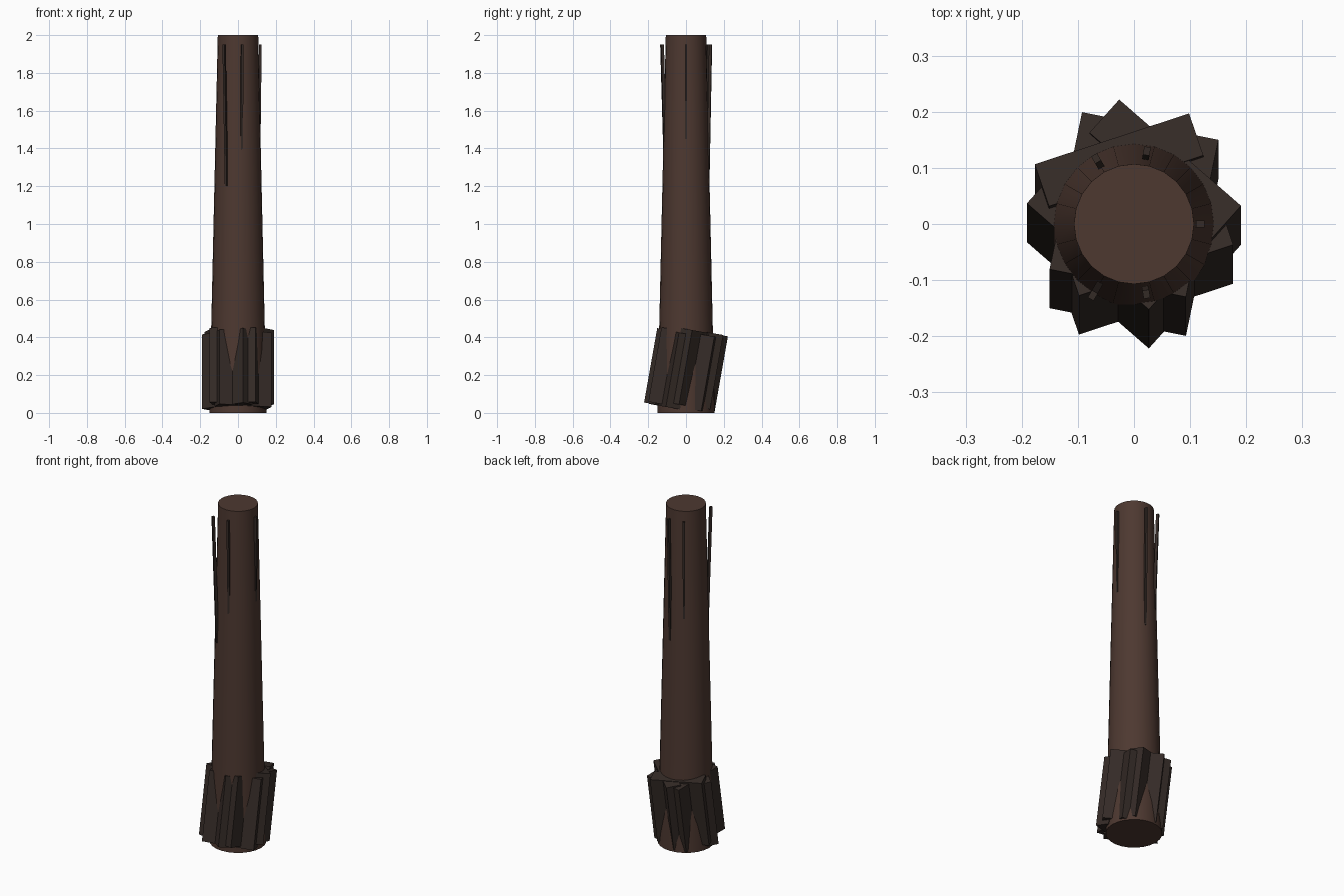
import bpy, math
from mathutils import Matrix, Vector

if "Cube" in bpy.data.objects:
    bpy.data.objects.remove(bpy.data.objects["Cube"])

def material(name, rgb):
    m = bpy.data.materials.new(name)
    m.diffuse_color = (*rgb, 1)
    m.use_nodes = True
    m.node_tree.nodes["Principled BSDF"].inputs["Base Color"].default_value = m.diffuse_color
    return m

trunk_mat = material("trunk_brown", (0.075, 0.04, 0.03))
bark_mat = material("dark_bark", (0.035, 0.024, 0.02))

def box(name, size, matrix):
    bpy.ops.mesh.primitive_cube_add(size=1)
    ob = bpy.context.object
    ob.name = name
    ob.data.transform(matrix @ Matrix.Diagonal((*size, 1)))
    ob.data.materials.append(bark_mat)
    return ob

# Tapered trunk
bpy.ops.mesh.primitive_cone_add(vertices=24, radius1=0.152, radius2=0.107, depth=2, location=(0, 0, 1))
trunk = bpy.context.object
trunk.name = "trunk"
trunk.data.materials.append(trunk_mat)
bpy.ops.object.shade_smooth_by_angle(angle=math.radians(30))

# Six leaning bark slabs around the base, all tilted the same way
tilt = Matrix.Rotation(math.radians(-10), 4, 'X')
thick = 0.08
for i in range(6):
    a = math.radians(48.5 + 60 * i)
    r = 0.124 - thick / 2
    place = Matrix.Translation((r * math.cos(a), r * math.sin(a), 0.23))
    box(f"base_slab_{i + 1}", (thick, 0.29, 0.4), place @ tilt @ Matrix.Rotation(a, 4, 'Z'))

# Thin bark strips near the top: angle, length, radius at top, radius at bottom
strips = [(0, 0.5, 0.118, 0.112), (80, 0.72, 0.132, 0.118), (120, 0.58, 0.135, 0.116),
          (240, 0.75, 0.147, 0.122), (280, 0.56, 0.127, 0.112)]
for i, (deg, length, rt, rb) in enumerate(strips):
    lean = Matrix.Rotation(math.atan2(rt - rb, length), 4, 'Y')
    place = Matrix.Translation(((rt + rb) / 2, 0, 1.95 - length / 2))
    box(f"bark_strip_{i + 1}", (0.015, 0.012, length),
        Matrix.Rotation(math.radians(deg), 4, 'Z') @ place @ lean)
